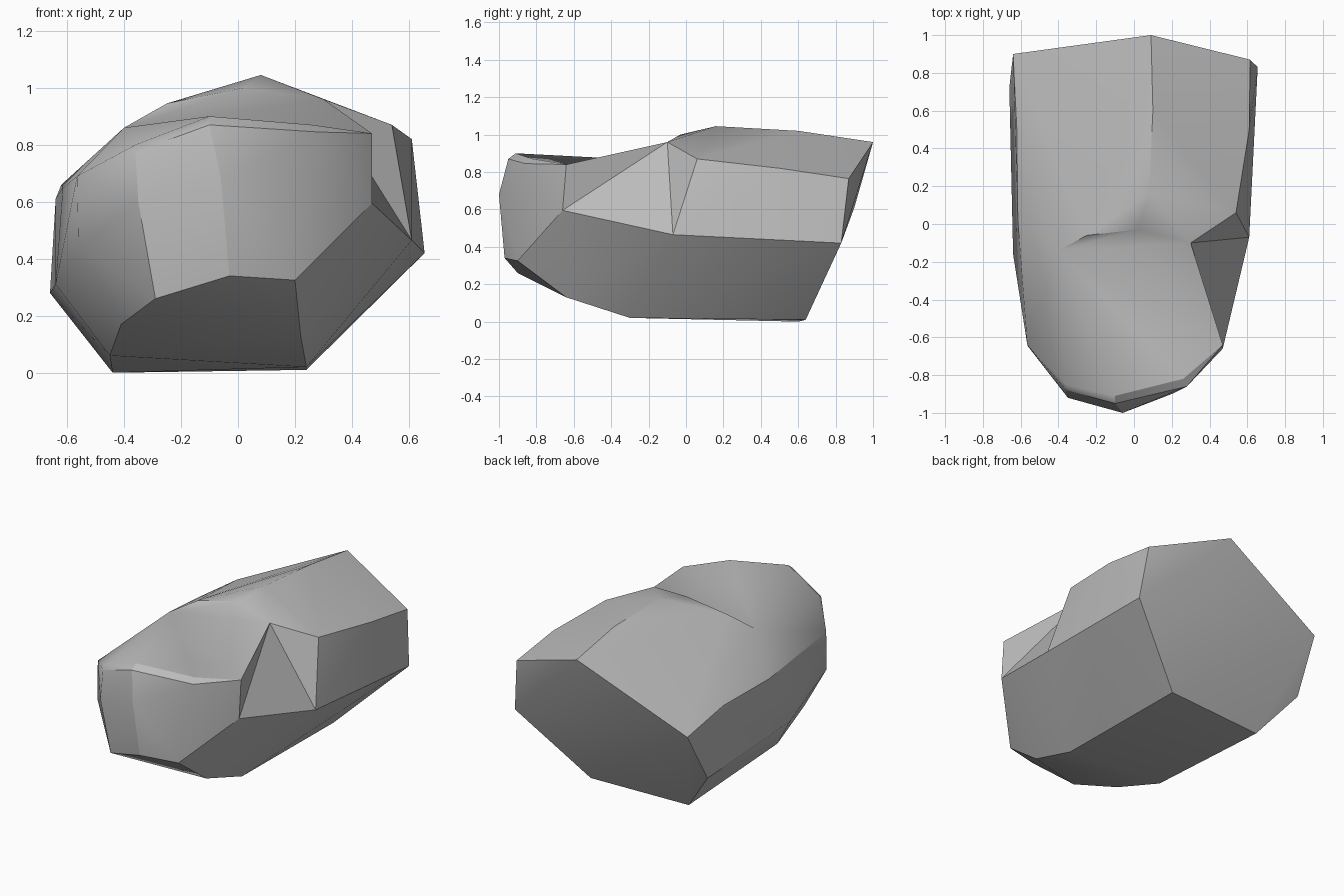
import bpy
import bmesh
from mathutils import Vector

cube = bpy.data.objects.get("Cube")
if cube:
    bpy.data.objects.remove(cube, do_unlink=True)

# Single grey stone colour
stone = bpy.data.materials.new("stone_grey")
stone.use_nodes = True
grey = (0.5, 0.5, 0.5, 1.0)
stone.diffuse_color = grey
stone.node_tree.nodes["Principled BSDF"].inputs["Base Color"].default_value = grey

# Corners that are also used to fold the hollow deck and flank
shoulder = (0.30, -0.10, 0.96)
flank = (0.61, -0.07, 0.465)
rim_front = (-0.10, -0.91, 0.90)
rim_mid = (0.26, -0.82, 0.87)
rim_side = (0.47, -0.64, 0.84)

# Ring where the front and rear lumps of the boulder meet
waist = [
    shoulder, flank, (0.24, -0.30, 0.02),
    (-0.45, -0.30, 0.06), (-0.64, -0.16, 0.31), (-0.615, 0.02, 0.65),
    (-0.40, -0.14, 0.86),
]

# Front lump: bevelled upper rim, bulging nose, undercut chin
front_lump = [
    rim_front, rim_mid, rim_side,
    (-0.10, -0.95, 0.87), (0.28, -0.86, 0.845), (-0.36, -0.85, 0.80),
    (-0.36, -0.88, 0.775), (-0.565, -0.64, 0.69),
    (-0.06, -1.0, 0.68), (-0.35, -0.92, 0.6), (0.47, -0.66, 0.595),
    (-0.56, -0.65, 0.44), (-0.03, -0.97, 0.34), (0.20, -0.90, 0.325),
    (-0.29, -0.90, 0.26), (-0.41, -0.64, 0.17), (0.22, -0.64, 0.13),
]

# Rear lump: step lip, crown ridge, sloping back face
rear_lump = [
    (0.02, -0.03, 1.0), (-0.25, -0.06, 0.945), (0.54, 0.06, 0.87),
    (0.08, 0.16, 1.045), (0.10, 0.60, 1.02), (0.09, 1.0, 0.96),
    (0.61, 0.50, 0.82), (0.615, 0.87, 0.765), (0.655, 0.83, 0.42),
    (-0.62, 0.50, 0.66), (-0.64, 0.90, 0.61), (-0.66, 0.72, 0.28),
    (0.24, 0.64, 0.01), (-0.44, 0.60, 0.0),
]

# Ridges turned into valleys, in order
folds = [(shoulder, rim_front), (shoulder, rim_mid), (rim_side, flank)]


def add_lump(target, points):
    """Wrap a lump and the waist in a convex skin, leaving the waist open."""
    bm = bmesh.new()
    verts = [bm.verts.new(p) for p in points + waist]
    ring = set(verts[len(points):])
    bmesh.ops.convex_hull(bm, input=verts)
    caps = [f for f in bm.faces if all(v in ring for v in f.verts)]
    bmesh.ops.delete(bm, geom=caps, context="FACES")
    loose = [v for v in bm.verts if not v.link_faces]
    bmesh.ops.delete(bm, geom=loose, context="VERTS")
    copies = {v: target.verts.new(Vector(v.co)) for v in bm.verts}
    for face in bm.faces:
        target.faces.new([copies[v] for v in face.verts])
    bm.free()


def fold(bm, start, end):
    """Turn the edge between two corners so the surface dips inward there."""
    ends = [min(bm.verts, key=lambda v: (v.co - Vector(p)).length)
            for p in (start, end)]
    edge = bm.edges.get(ends)
    if edge:
        bmesh.ops.rotate_edges(bm, edges=[edge], use_ccw=False)


# Join both lumps along the waist
boulder_mesh = bpy.data.meshes.new("boulder")
bm = bmesh.new()
for lump in (front_lump, rear_lump):
    add_lump(bm, lump)
bmesh.ops.remove_doubles(bm, verts=bm.verts[:], dist=0.001)
bmesh.ops.recalc_face_normals(bm, faces=bm.faces[:])
for start, end in folds:
    fold(bm, start, end)
bm.to_mesh(boulder_mesh)
bm.free()
boulder_mesh.materials.append(stone)

boulder = bpy.data.objects.new("boulder", boulder_mesh)
bpy.context.collection.objects.link(boulder)

# Soft facets with crisp breaks
bpy.ops.object.select_all(action="DESELECT")
boulder.select_set(True)
bpy.context.view_layer.objects.active = boulder
bpy.ops.object.shade_smooth_by_angle(angle=0.52)
